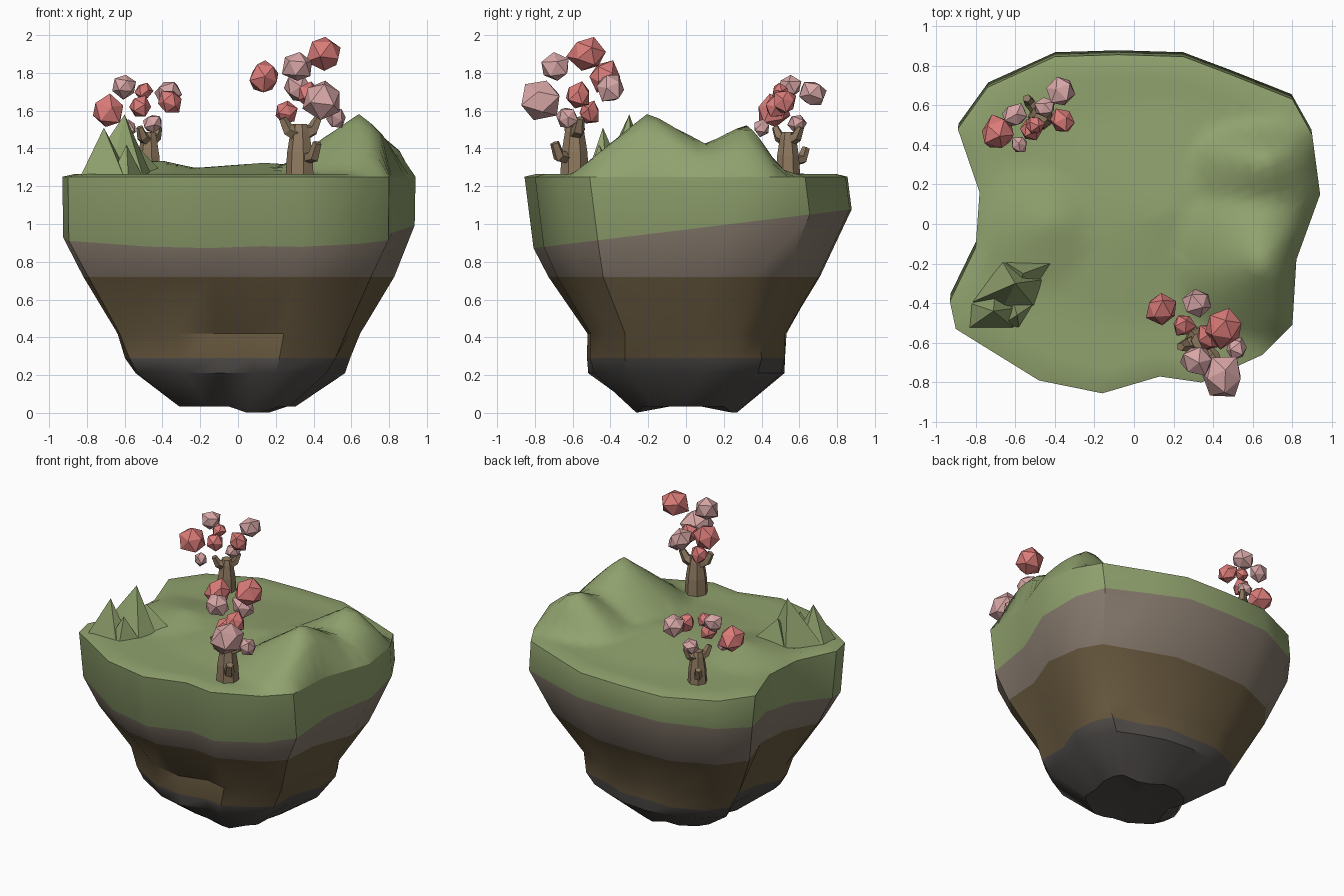
import bpy, bmesh, math, random
from mathutils import Vector, Matrix

if "Cube" in bpy.data.objects:
    bpy.data.objects.remove(bpy.data.objects["Cube"])

random.seed(4)

def mat(name, rgb):
    m = bpy.data.materials.new(name)
    m.diffuse_color = (*rgb, 1)
    m.use_nodes = True
    m.node_tree.nodes["Principled BSDF"].inputs["Base Color"].default_value = m.diffuse_color
    return m

GREEN = mat("grass", (0.28, 0.36, 0.155))
STONE = mat("clay", (0.235, 0.19, 0.15))
BROWN = mat("earth", (0.14, 0.1, 0.05))
DARK = mat("dark_rock", (0.08, 0.073, 0.068))
BARK = mat("bark", (0.27, 0.19, 0.115))
PINK = mat("pink_blossom", (0.68, 0.38, 0.38))
RED = mat("red_blossom", (0.7, 0.2, 0.19))

def finish(bm, name, mats, smooth=None):
    bmesh.ops.recalc_face_normals(bm, faces=bm.faces)
    me = bpy.data.meshes.new(name)
    bm.to_mesh(me)
    bm.free()
    ob = bpy.data.objects.new(name, me)
    bpy.context.collection.objects.link(ob)
    for m in mats:
        me.materials.append(m)
    if smooth:
        bpy.ops.object.select_all(action='DESELECT')
        ob.select_set(True)
        bpy.context.view_layer.objects.active = ob
        bpy.ops.object.shade_smooth_by_angle(angle=math.radians(smooth))
    return ob

# Rim outline of the island
RIM = [(-.16, -.855), (-.48, -.79), (-.9, -.53), (-.93, -.39), (-.8, -.12), (-.78, .16),
       (-.89, .48), (-.74, .69), (-.4, .845), (-.08, .855), (.25, .845), (.5, .75), (.8, .63),
       (.9, .45), (.94, .15), (.82, -.18), (.8, -.51), (.65, -.66), (.34, -.8), (.13, -.77)]
TOP = 1.25

def bridge(bm, a, b, index=0):
    n = len(a)
    for i in range(n):
        f = bm.faces.new((a[i], a[(i + 1) % n], b[(i + 1) % n], b[i]))
        f.material_index = index

# Tapering underside in coloured layers: (z, slope of z along y, x scale, y scale, y shift, layer)
LEVELS = [(TOP, 0, 1, 1, 0, 0), (.975, .12, .995, .985, .035, 0), (.72, 0, .88, .84, -.01, 1),
          (.42, 0, .7, .62, 0, 2), (.29, 0, .63, .62, 0, 2), (.21, 0, .585, .605, 0, 3),
          (.035, 0, .335, .325, 0, 3)]
bm = bmesh.new()
prev = None
for k, (z, slope, sx, sy, dy, layer) in enumerate(LEVELS):
    ring = []
    for i, (x, y) in enumerate(RIM):
        j = 1 + (random.uniform(-.03, .03) if k > 2 else 0)
        dip = -.033 if k == 6 and i in (10, 11, 18, 19) else 0
        ring.append(bm.verts.new((x * sx * j, y * sy * j + dy, z + slope * y + dip)))
    if prev:
        bridge(bm, prev, ring, layer)
    prev = ring
mid = bm.verts.new((0, 0, .05))
for i in range(len(prev)):
    bm.faces.new((prev[i], prev[(i + 1) % len(prev)], mid)).material_index = 3
finish(bm, "island_body", [GREEN, STONE, BROWN, DARK], 34)

# Grass top: peaks given as x, y, height, radius to -x, +x, -y, +y
PEAKS = [(.65, -.2, .34, .5, .34, .42, .62), (.67, .33, .29, .45, .36, .55, .2),
         (-.42, 0, .09, .5, .4, .4, .4), (.15, .05, .075, 1, .8, .7, .7)]

def ground(x, y):
    h = .015
    for px, py, ph, xl, xr, yl, yr in PEAKS:
        u = (x - px) / (xr if x > px else xl)
        v = (y - py) / (yr if y > py else yl)
        h = max(h, ph * (1 - math.hypot(u, v)))
    return h

bm = bmesh.new()
SUB, RINGS = 4, 14
fine = [Vector(RIM[i]).lerp(Vector(RIM[(i + 1) % len(RIM)]), t / SUB)
        for i in range(len(RIM)) for t in range(SUB)]
prev = None
for k in range(RINGS):
    s = 1 - k / RINGS
    fade = min(1, (1 - s) / .07)
    ring = [bm.verts.new((p.x * s, p.y * s, TOP + fade * ground(p.x * s, p.y * s))) for p in fine]
    if prev:
        bridge(bm, prev, ring)
    prev = ring
mid = bm.verts.new((0, 0, TOP + ground(0, 0)))
for i in range(len(prev)):
    bm.faces.new((prev[i], prev[(i + 1) % len(prev)], mid))
finish(bm, "grass_top", [GREEN], 50)

# Jagged mossy rocks: base outline and tip
def spike(name, outline, tip):
    bm = bmesh.new()
    base = [bm.verts.new((x, y, 1.24)) for x, y in outline]
    t = bm.verts.new(tip)
    for i in range(len(base)):
        bm.faces.new((base[i], base[(i + 1) % len(base)], t))
    bm.faces.new(base)
    finish(bm, name, [GREEN])

spike("rock_tall", [(-.83, -.4), (-.68, -.46), (-.5, -.42), (-.45, -.28), (-.67, -.18)], (-.6, -.3, 1.58))
spike("rock_front", [(-.84, -.53), (-.6, -.53), (-.57, -.42), (-.7, -.32), (-.83, -.4)], (-.71, -.44, 1.51))
spike("rock_side", [(-.68, -.52), (-.58, -.53), (-.5, -.4), (-.62, -.36)], (-.59, -.46, 1.42))
spike("rock_low", [(-.37, -.18), (-.67, -.18), (-.6, -.4), (-.5, -.34)], (-.56, -.25, 1.44))

# Faceted limb following points with radii
def limb(name, pts, sides=7):
    bm = bmesh.new()
    prev = first = None
    for k, (x, y, z, r) in enumerate(pts):
        a = Vector(pts[max(k - 1, 0)][:3])
        b = Vector(pts[min(k + 1, len(pts) - 1)][:3])
        q = (b - a).to_track_quat('Z', 'Y')
        ring = [bm.verts.new(Vector((x, y, z)) + q @ Vector(
            (r * math.cos(i * math.tau / sides), r * math.sin(i * math.tau / sides), 0)))
            for i in range(sides)]
        if prev:
            bridge(bm, prev, ring)
        first = first or ring
        prev = ring
    bm.faces.new(first)
    bm.faces.new(prev)
    finish(bm, name, [BARK])

def tree(name, x, y, s, stub, fork, blossoms):
    z = 1.25
    limb(name + "_trunk", [(x, y, z, .078 * s), (x, y, z + .13 * s, .07 * s),
                           (x, y, z + .24 * s, .052 * s), (x, y, z + .28 * s, .04 * s)])
    sx, sy = stub
    limb(name + "_stub", [(x, y, z + .09 * s, .03 * s),
                          (x + sx * .11 * s, y + sy * .11 * s, z + .11 * s, .035 * s),
                          (x + sx * .14 * s, y + sy * .14 * s, z + .18 * s, .025 * s)], 5)
    fx, fy = fork
    for i, d in enumerate((-1, 1)):
        limb(f"{name}_branch_{i}", [(x, y, z + .22 * s, .045 * s),
                                    (x + d * fx * .07 * s, y + d * fy * .07 * s, z + .25 * s, .035 * s),
                                    (x + d * fx * .1 * s, y + d * fy * .1 * s, z + .31 * s, .022 * s)], 5)
    # Blossom clumps: x, y, z, radius, material
    for i, (bx, by, bz, r, m) in enumerate(blossoms):
        bm = bmesh.new()
        bmesh.ops.create_icosphere(bm, subdivisions=1, radius=r * 1.06)
        for v in bm.verts:
            v.co *= random.uniform(.85, 1.12)
        rot = Matrix.Rotation(random.uniform(0, 6), 4, Vector((random.random(), random.random(), .5)))
        bmesh.ops.transform(bm, matrix=Matrix.Translation((bx, by, bz)) @ rot, verts=bm.verts)
        finish(bm, f"{name}_blossom_{i}", [m])

tree("front_tree", .33, -.59, 1, (.65, -.75), (.95, .3), [
    (.14, -.43, 1.78, .083, RED), (.46, -.52, 1.9, .1, RED), (.32, -.69, 1.83, .08, PINK),
    (.32, -.4, 1.72, .077, PINK), (.45, -.77, 1.66, .105, PINK), (.52, -.63, 1.56, .055, PINK),
    (.25, -.51, 1.59, .06, RED), (.38, -.57, 1.68, .068, RED)])
tree("back_tree", -.47, .54, .85, (-.6, .8), (.6, .8), [
    (-.69, .46, 1.6, .088, RED), (-.6, .55, 1.73, .063, PINK), (-.58, .4, 1.51, .045, PINK),
    (-.5, .5, 1.7, .045, RED), (-.52, .48, 1.62, .06, RED), (-.36, .52, 1.65, .066, RED),
    (-.37, .67, 1.69, .07, PINK), (-.45, .59, 1.53, .05, PINK)])
